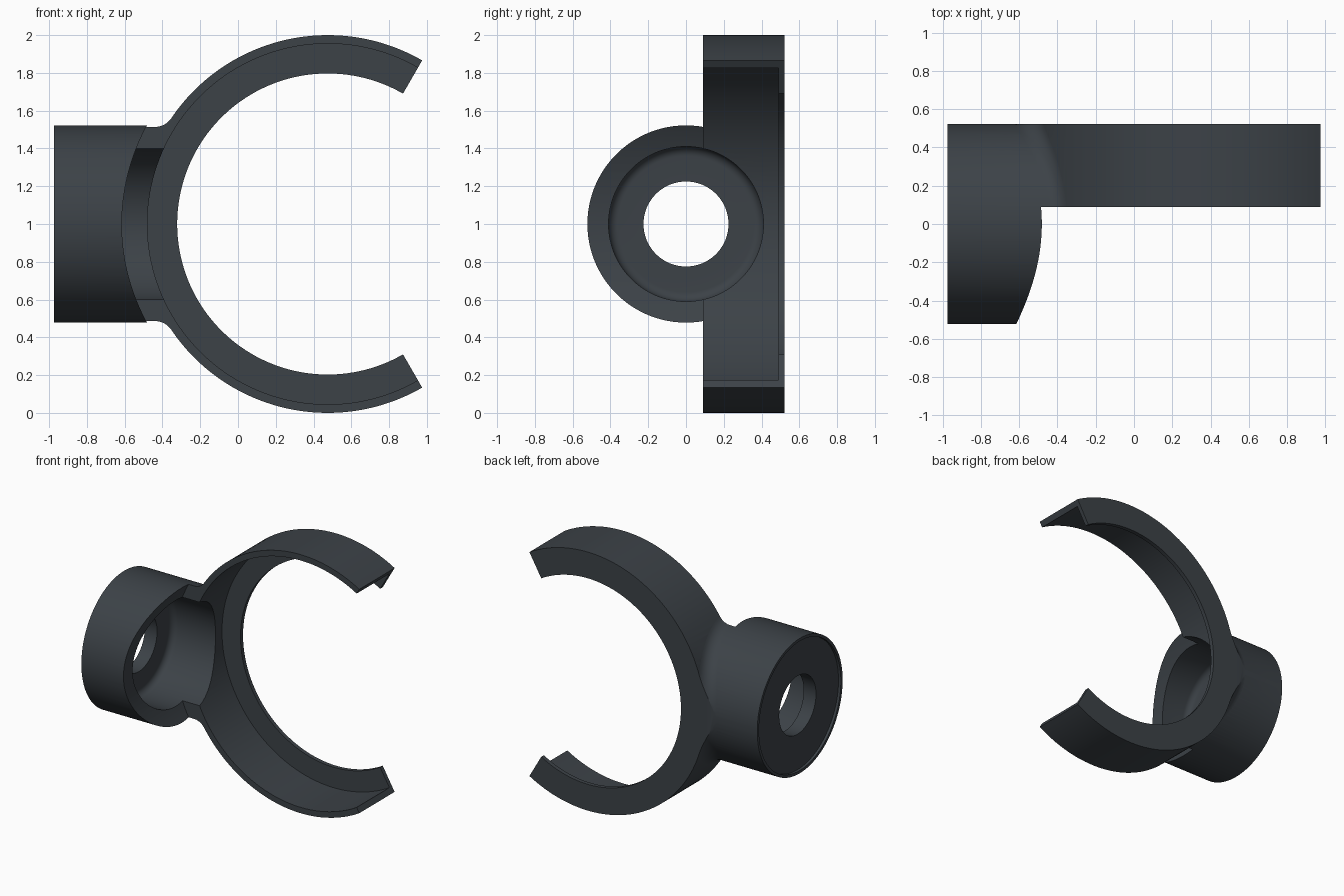
import bpy, bmesh, math
from mathutils import Vector

if "Cube" in bpy.data.objects:
    bpy.data.objects.remove(bpy.data.objects["Cube"])

CX, CZ = 0.475, 1.0          # ring axis (runs along y)
R_OUT, R_WALL, R_LIP = 1.0, 0.955, 0.797
HUB_R, FIL = 0.522, 0.10     # hub axis runs along x at y=0, z=1
Y0, Y1 = 0.09, 0.522         # ring front and back

mat = bpy.data.materials.new("dark slate plastic")
mat.diffuse_color = (0.045, 0.054, 0.063, 1)
mat.use_nodes = True
mat.node_tree.nodes["Principled BSDF"].inputs["Base Color"].default_value = mat.diffuse_color


def loft(name, sections):
    """Closed solid through equal-length loops of points."""
    bm = bmesh.new()
    rows = [[bm.verts.new(p) for p in s] for s in sections]
    n = len(rows[0])
    for a, b in zip(rows, rows[1:]):
        for i in range(n):
            j = (i + 1) % n
            bm.faces.new((a[i], a[j], b[j], b[i]))
    bm.faces.new(rows[0])
    bm.faces.new(rows[-1])
    bmesh.ops.recalc_face_normals(bm, faces=bm.faces)
    me = bpy.data.meshes.new(name)
    bm.to_mesh(me)
    bm.free()
    ob = bpy.data.objects.new(name, me)
    bpy.context.collection.objects.link(ob)
    me.materials.append(mat)
    return ob


def disc_y(name, r, ya, yb, n=160):
    """Cylinder around the ring axis."""
    ang = [2 * math.pi * (i + 0.5) / n for i in range(n)]
    return loft(name, [[(CX + r * math.cos(a), y, CZ + r * math.sin(a)) for a in ang]
                       for y in (ya, yb)])


def lathe_x(name, profile, n=128):
    """Solid of revolution around the hub axis; profile = (x, radius)."""
    ang = [2 * math.pi * (i + 0.5) / n for i in range(n)]
    return loft(name, [[(x, r * math.cos(a), CZ + r * math.sin(a)) for a in ang]
                       for x, r in profile])


def prism(name, pts, ya, yb):
    return loft(name, [[(x, y, z) for x, z in pts] for y in (ya, yb)])


def combine(body, other, op):
    m = body.modifiers.new(op, 'BOOLEAN')
    m.operation, m.solver, m.object = op, 'EXACT', other
    bpy.context.view_layer.objects.active = body
    bpy.ops.object.modifier_apply(modifier=m.name)
    bpy.data.objects.remove(other, do_unlink=True)


# Hub and ring as solid blanks
body = lathe_x("ring_bracket", [(-0.975, HUB_R), (-0.2, HUB_R)])
combine(body, disc_y("ring_blank", R_OUT, -0.02, 0.6), 'UNION')

# Rolling-ball fillet between hub and ring
secs = []
for k in range(61):
    t = math.radians(-100 + 200 * k / 60)
    s, c = math.sin(t), math.cos(t)
    rad = HUB_R + FIL
    ctr = Vector((CX - math.sqrt((R_OUT + FIL) ** 2 - (rad * s) ** 2), rad * c, CZ + rad * s))
    d0 = Vector((0, -c, -s))
    d1 = Vector((CX - ctr.x, 0, CZ - ctr.z)).normalized()
    ang = d0.angle(d1)
    arc = [ctr + FIL * (d0 * math.sin((1 - u) * ang) + d1 * math.sin(u * ang)) / math.sin(ang)
           for u in [i / 8 for i in range(9)]]
    core = Vector((CX - math.sqrt(0.975 ** 2 - (0.47 * s) ** 2), 0.47 * c, CZ + 0.47 * s))
    secs.append(arc + [core])
combine(body, loft("fillet", secs), 'UNION')

# Trim the back flat, then clear space in front of the ring
box = [(-2, -1), (2, -1), (2, 3), (-2, 3)]
combine(body, prism("back_trim", box, Y1 - 0.0005, 1.5), 'DIFFERENCE')
combine(body, disc_y("clearance", 1.09, -1, Y0), 'DIFFERENCE')

# Hollow the ring, leaving a thin inward lip at the back
combine(body, disc_y("ring_hollow", R_WALL, -1, 0.49), 'DIFFERENCE')
combine(body, disc_y("ring_opening", R_LIP, -1.1, 1), 'DIFFERENCE')

# Shallow end recess, through hole and round-bottomed bore in one cutter
prof = [(-1.1, 0.5), (-0.955, 0.5), (-0.955, 0.225), (-0.85, 0.225)]
prof += [(-0.80 - 0.05 * math.cos(a), 0.36 + 0.05 * math.sin(a))
         for a in [math.pi / 2 * i / 8 for i in range(9)]]
prof += [(0.0, 0.41)]
combine(body, lathe_x("bore", prof), 'DIFFERENCE')

# Open mouth of the ring, 120 degrees wide
e = math.radians(60)
mouth = [(CX, CZ), (CX + 4 * math.cos(e), CZ - 4 * math.sin(e)),
         (CX + 4 * math.cos(e), CZ + 4 * math.sin(e))]
combine(body, prism("mouth", mouth, -2, 2), 'DIFFERENCE')

bpy.ops.object.select_all(action='DESELECT')
body.select_set(True)
bpy.context.view_layer.objects.active = body
bpy.ops.object.shade_smooth_by_angle(angle=math.radians(30))
